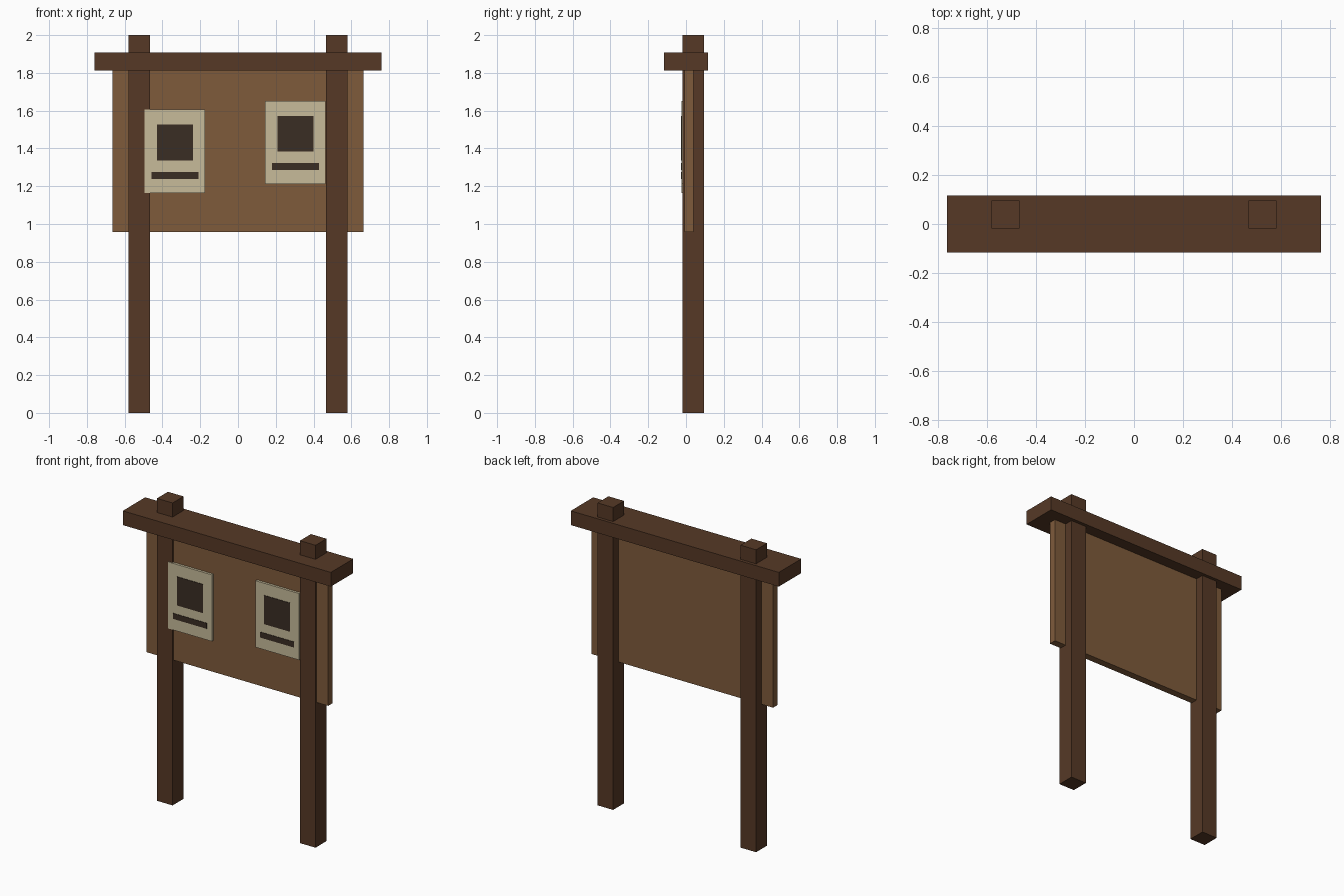
import bpy

if "Cube" in bpy.data.objects:
    bpy.data.objects.remove(bpy.data.objects["Cube"])


def material(name, hex_code):
    # sRGB hex to linear colour
    rgb = [int(hex_code[i:i + 2], 16) / 255 for i in (0, 2, 4)]
    lin = [c / 12.92 if c <= 0.04045 else ((c + 0.055) / 1.055) ** 2.4 for c in rgb]
    mat = bpy.data.materials.new(name)
    mat.diffuse_color = (*lin, 1)
    mat.use_nodes = True
    mat.node_tree.nodes["Principled BSDF"].inputs["Base Color"].default_value = mat.diffuse_color
    return mat


def box(name, x, y, z, mat):
    # box from (min, max) ranges on each axis
    ranges = (x, y, z)
    bpy.ops.mesh.primitive_cube_add(size=1, location=[(a + b) / 2 for a, b in ranges])
    obj = bpy.context.object
    obj.name = name
    obj.scale = [b - a for a, b in ranges]
    bpy.ops.object.transform_apply(location=False, rotation=False, scale=True)
    obj.data.materials.append(mat)
    return obj


def around(centre, size):
    return centre - size / 2, centre + size / 2


dark_wood = material("dark_wood", "563926")
board_wood = material("board_wood", "7F5B3B")
paper = material("paper", "C7BB9A")
ink = material("ink", "3A2D24")

# Posts
for side, x in (("left", -0.523), ("right", 0.523)):
    box(f"{side}_post", around(x, 0.114), (-0.018, 0.096), (0, 2), dark_wood)

# Notice board and cap beam
box("board", (-0.665, 0.665), (-0.008, 0.04), (0.957, 1.83), board_wood)
box("cap_beam", (-0.761, 0.761), (-0.117, 0.117), (1.813, 1.907), dark_wood)

# Posters with a printed picture and a caption bar
for side, x, z in (("left", -0.334, 1.385), ("right", 0.304, 1.432)):
    box(f"{side}_poster", around(x, 0.32), (-0.024, -0.008), around(z, 0.44), paper)
    box(f"{side}_picture", around(x, 0.19), (-0.027, -0.023), around(z + 0.046, 0.19), ink)
    box(f"{side}_caption_bar", around(x, 0.248), (-0.027, -0.023), around(z - 0.127, 0.037), ink)
